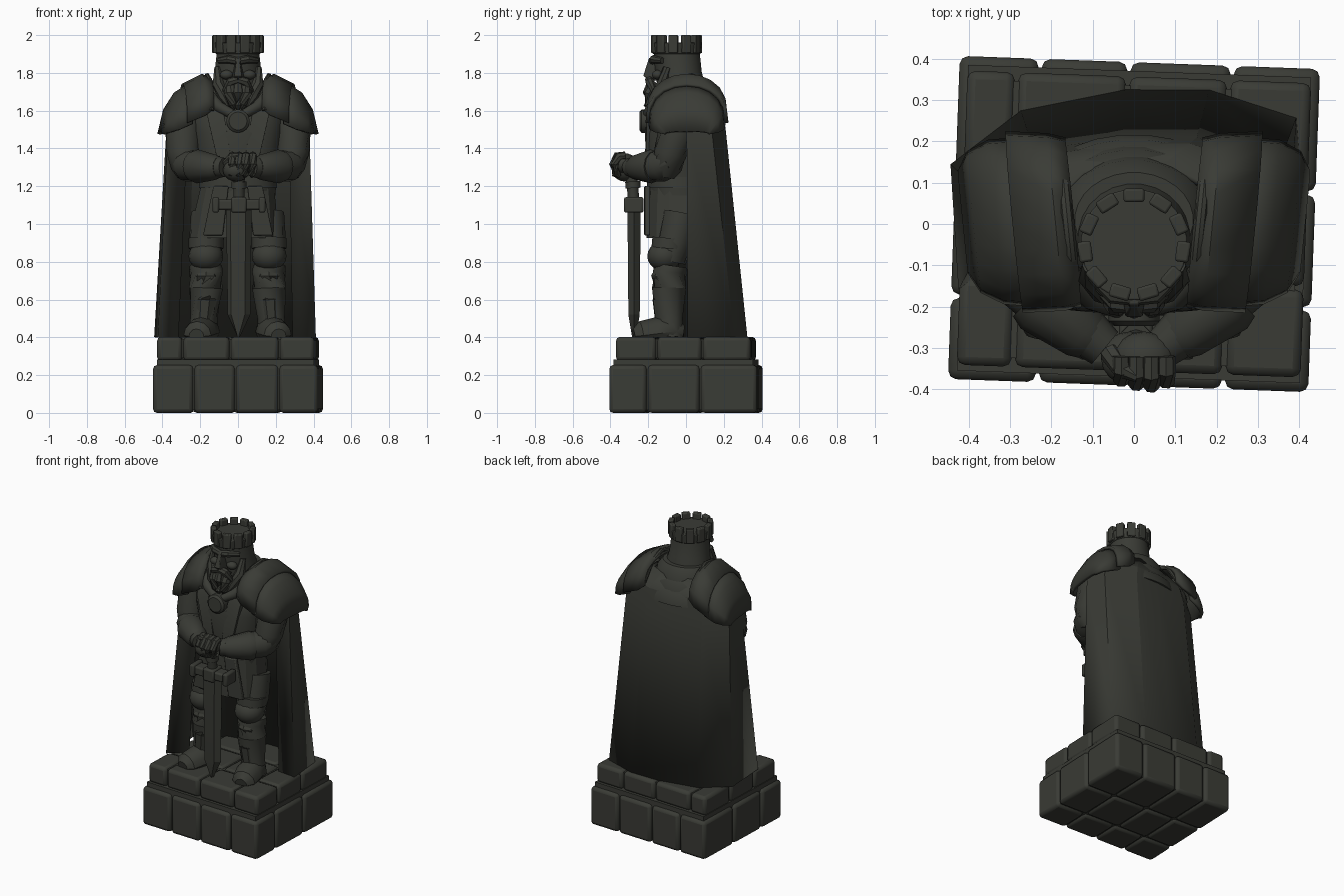
import bpy, bmesh, math, random
from mathutils import Vector, Matrix

if "Cube" in bpy.data.objects:
    bpy.data.objects.remove(bpy.data.objects["Cube"])

random.seed(4)
stone = bpy.data.materials.new("dark_stone")
stone.diffuse_color = (0.042, 0.044, 0.036, 1)
stone.use_nodes = True
stone.node_tree.nodes["Principled BSDF"].inputs["Base Color"].default_value = stone.diffuse_color


def finish(name, bm, angle=35, bevel=0, solid=0):
    bmesh.ops.recalc_face_normals(bm, faces=bm.faces)
    me = bpy.data.meshes.new(name)
    bm.to_mesh(me)
    bm.free()
    me.materials.append(stone)
    ob = bpy.data.objects.new(name, me)
    bpy.context.collection.objects.link(ob)
    if solid:
        m = ob.modifiers.new("thickness", "SOLIDIFY")
        m.thickness = solid
        m.offset = 0
    if bevel:
        m = ob.modifiers.new("bevel", "BEVEL")
        m.width = bevel
        m.segments = 2
    bpy.ops.object.select_all(action="DESELECT")
    ob.select_set(True)
    bpy.context.view_layer.objects.active = ob
    bpy.ops.object.shade_smooth_by_angle(angle=math.radians(angle))
    return ob


def loft(name, rings, closed=True, caps=True, **kw):
    bm = bmesh.new()
    vs = [[bm.verts.new(p) for p in r] for r in rings]
    n = len(vs[0])
    for a, b in zip(vs, vs[1:]):
        for i in range(n if closed else n - 1):
            j = (i + 1) % n
            bm.faces.new((a[i], a[j], b[j], b[i]))
    if caps and closed:
        bm.faces.new(vs[0])
        bm.faces.new(vs[-1])
    return finish(name, bm, **kw)


def oval(x, y, z, rx, ry, n=20, power=1.0):
    out = []
    for i in range(n):
        t = math.tau * (i + 0.5) / n
        c, s = math.cos(t), math.sin(t)
        out.append((x + rx * math.copysign(abs(c) ** power, c),
                    y + ry * math.copysign(abs(s) ** power, s), z))
    return out


def column(name, rows, n=20, power=1.0, **kw):
    # rows: x, y, z, rx, ry
    return loft(name, [oval(*r, n, power) for r in rows], **kw)


def tube(name, path, n=12, flat=1.0, floor=None, **kw):
    # path: x, y, z, radius
    pts = [Vector(p[:3]) for p in path]
    rings = []
    for i, p in enumerate(pts):
        d = pts[min(i + 1, len(pts) - 1)] - pts[max(i - 1, 0)]
        q = d.to_track_quat("Z", "Y")
        r = path[i][3]
        ring = [p + q @ Vector((r * math.cos(math.tau * k / n), flat * r * math.sin(math.tau * k / n), 0)) for k in range(n)]
        if floor is not None:
            ring = [Vector((v.x, v.y, max(v.z, floor))) for v in ring]
        rings.append(ring)
    return loft(name, rings, **kw)


def ball(name, c, r, seg=16):
    bm = bmesh.new()
    bmesh.ops.create_uvsphere(bm, u_segments=seg, v_segments=10, radius=1,
                              matrix=Matrix.Translation(c) @ Matrix.Diagonal((*r, 1)))
    return finish(name, bm)


def box(bm, lo, hi, rot=None):
    lo, hi = Vector(lo), Vector(hi)
    m = Matrix.Translation((lo + hi) / 2) @ Matrix.Diagonal((*(hi - lo), 1))
    bmesh.ops.create_cube(bm, size=1, matrix=(rot or Matrix()) @ m)


# plinth: two courses of rounded stone blocks around a mortar core
turn = Matrix.Rotation(math.radians(-2.1), 4, "Z")


def course(name, xs, ys, z0, z1):
    bm = bmesh.new()
    g = 0.004
    for j in range(len(ys) - 1):
        shift = [0] + [random.uniform(-0.03, 0.03) if j else 0 for _ in xs[1:-1]] + [0]
        cuts = [x + s for x, s in zip(xs, shift)]
        for i in range(len(xs) - 1):
            box(bm, (cuts[i] + g, ys[j] + g, z0), (cuts[i + 1] - g, ys[j + 1] - g, z1), turn)
    finish(name, bm, bevel=0.02)
    bm = bmesh.new()
    box(bm, (xs[0] + .025, ys[0] + .025, z0 + .015), (xs[-1] - .025, ys[-1] - .025, z1 + (.03 if z0 == 0 else -.012)), turn)
    finish(name + "_mortar", bm)


course("plinth_lower", (-.44, -.22, 0, .23, .44), (-.395, -.19, .09, .395), 0, .253)
course("plinth_upper", (-.42, -.28, -.03, .23, .42), (-.36, -.14, .10, .36), .275, .402)

# cloak: thick faceted sheet with front edges folded inward
hem = [(-.32, -.06), (-.42, -.15), (-.435, .14), (-.27, .265), (-.02, .315), (.18, .315), (.385, .25), (.405, .015), (.29, .03)]
top = [(-.27, -.02), (-.365, -.05), (-.37, .08), (-.24, .17), (-.02, .2), (.15, .2), (.34, .13), (.37, .01), (.27, .02)]
rings = [[(x, y, .40) for x, y in hem], [(x, y, 1.5) for x, y in top],
         [(x * .9, y * .93, 1.6) for x, y in top], [(x * .5, y * .7, 1.7) for x, y in top]]
loft("cloak", rings, closed=False, solid=.02, angle=15)

# torso, belt and skirt
column("torso", [(0, -.03, 1.15, .2, .165), (0, -.04, 1.3, .21, .17), (0, -.04, 1.48, .24, .18),
                 (0, -.02, 1.6, .25, .17), (0, 0, 1.7, .16, .13)], power=.85)
column("skirt", [(-.02, -.04, .925, .24, .17), (-.01, -.04, 1.1, .215, .165), (0, -.035, 1.24, .19, .16)], n=14, power=.8, angle=20)
column("belt", [(0, -.035, 1.19, .21, .172), (0, -.035, 1.25, .208, .172)], power=.85)
for s in (-1, 1):
    loft("skirt_panel", [[(s * a, -.195, z), (s * b, -.19, z), (s * b, -.218, z), (s * a, -.222, z)]
                         for a, b, z in ((.08, .185, .94), (.05, .13, 1.2))], bevel=.006)
    loft("chest_strap", [[(s * a, -.17, z), (s * b, -.16, z), (s * b, y, z), (s * a, y - .004, z)]
                         for a, b, z, y in ((.03, .10, 1.3, -.214), (.07, .16, 1.56, -.208), (.09, .17, 1.64, -.165))], bevel=.006)

# mantle folds around the neck and chest clasp
for k, (z, rx, ry) in enumerate(((1.60, .27, .19), (1.66, .22, .165), (1.72, .175, .14))):
    column("mantle_fold", [(0, .015, z - .06, rx + .01, ry + .012), (0, .015, z, rx, ry),
                           (0, .01, z + .04, rx * .82, ry * .82)], n=28)
tube("clasp", [(0, -.17, 1.545, .062), (0, -.235, 1.545, .062), (0, -.247, 1.545, .048)], n=16)
for s in (-1, 1):
    tube("collar_front", [(s * .16, -.12, 1.69, .03), (s * .1, -.18, 1.62, .03), (s * .03, -.205, 1.58, .025)])

# head with hair
column("head", [(0, -.015, 1.66, .15, .125), (0, -.02, 1.72, .145, .13), (0, -.04, 1.8, .125, .125),
                (0, -.05, 1.92, .112, .122)], n=24)
loft("nose", [[(-w, -.15, z), (w, -.15, z), (w * .6, y, z), (-w * .6, y, z)]
              for w, y, z in ((.03, -.195, 1.76), (.032, -.226, 1.785), (.018, -.205, 1.85), (.02, -.195, 1.88))], bevel=.004)
for s in (-1, 1):
    tube("brow", [(0, -.178, 1.862, .02), (s * .05, -.172, 1.872, .022), (s * .1, -.125, 1.865, .016)], n=8)
    ball("cheek", (s * .06, -.15, 1.79), (.035, .03, .025))
    tube("moustache", [(0, -.195, 1.765, .022), (s * .04, -.19, 1.752, .026), (s * .07, -.17, 1.70, .016), (s * .075, -.165, 1.67, .004)], n=8)
    tube("side_beard", [(s * .105, -.1, 1.83, .02), (s * .105, -.125, 1.74, .032), (s * .075, -.165, 1.67, .03), (s * .05, -.18, 1.62, .006)], n=8)
    tube("beard_lock", [(s * .035, -.17, 1.75, .03), (s * .042, -.19, 1.69, .034), (s * .03, -.195, 1.63, .022), (s * .02, -.19, 1.605, .005)], n=8)
tube("beard_middle", [(0, -.18, 1.75, .025), (0, -.2, 1.69, .03), (0, -.205, 1.63, .02), (0, -.195, 1.595, .005)], n=8)

# crown: flared band with square points
column("crown_band", [(0, -.05, 1.9, .119, .128), (0, -.05, 1.962, .13, .136)], n=24, bevel=.004)
bm = bmesh.new()
for k in range(11):
    m = Matrix.Translation((0, -.05, 0)) @ Matrix.Rotation(math.tau * (k - .25) / 11, 4, "Z")
    box(bm, (.103, -.025, 1.905), (.136, .025, 2.0), m)
finish("crown_points", bm, bevel=.006)

for s in (-1, 1):
    # shoulder armour: raised inner plate over a drooping outer plate
    for name, rows in (("shoulder_plate_inner", ((.148, 1.765, .195, 1.61), (.19, 1.785, .205, 1.575), (.29, 1.735, .21, 1.535))),
                       ("shoulder_plate_outer", ((.26, 1.735, .195, 1.53), (.33, 1.69, .19, 1.5),
                                                 (.38, 1.61, .165, 1.485), (.405, 1.49, .12, 1.475)))):
        rings = []
        for x, zt, hw, zl in rows:
            ring = []
            for k in range(11):
                a = math.pi * (k / 10 - .5)
                y = hw * math.sin(a)
                ring.append((s * (x + .1 * y), y + .005, zl + (zt - zl) * max(math.cos(a), 0) ** .75))
            rings.append(ring)
        loft(name, rings, closed=False, solid=.02)
    tube("shoulder_rim", [(s * (.16 + .1 * y), y, z, .014) for y, z in
                          ((-.195, 1.6), (-.15, 1.7), (-.07, 1.765), (.03, 1.785), (.12, 1.74), (.19, 1.63))], n=8)
    # arms reaching forward to the sword
    ball("shoulder", (s * .27, 0, 1.58), (.11, .13, .11))
    tube("upper_arm", [(s * .28, -.02, 1.6, .1), (s * .285, -.05, 1.48, .1), (s * .29, -.085, 1.37, .088), (s * .275, -.1, 1.3, .08), (s * .27, -.11, 1.25, .05)])
    tube("forearm", [(s * .31, -.07, 1.33, .06), (s * .27, -.12, 1.31, .085), (s * .18, -.21, 1.3, .075), (s * .07, -.3, 1.3, .05)])
    tube("bracer", [(s * .235, -.165, 1.305, .082), (s * .215, -.185, 1.305, .09), (s * .12, -.265, 1.3, .067), (s * .1, -.28, 1.3, .055)])
    # legs: thigh, knee guard, boot and foot
    x = .165 if s > 0 else -.17
    tube("thigh", [(x - s * .02, -.03, 1.05, .1), (x, -.06, .9, .09), (x, -.08, .8, .08)])
    ball("knee_guard", (x, -.115, .83), (.092, .09, .08))
    tube("knee_band", [(x, -.09, .87, .093), (x, -.085, .925, .093)])
    tube("boot", [(x, -.08, .78, .085), (x, -.085, .745, .09), (x, -.09, .66, .09), (x + s * .01, -.09, .5, .072), (x + s * .015, -.09, .4, .08)])
    tube("boot_guard", [(x, -.105, .77, .05), (x, -.12, .72, .065), (x, -.12, .6, .06), (x + s * .01, -.115, .48, .05)], n=8)
    tube("foot", [(x, -.02, .42, .05), (x + s * .01, -.08, .43, .085), (x + s * .025, -.16, .42, .085),
                  (x + s * .045, -.24, .41, .075), (x + s * .05, -.275, .405, .04)], floor=.4)

# sword standing point down
rows = ((.004, .01, .40), (.06, .03, .52), (.068, .035, 1.09))
loft("sword_blade", [[(-w + .005, -.275, z), (-w * .6, -.275 - t, z), (w * .6, -.275 - t, z), (w + .005, -.275, z),
                      (w * .6, -.275 + t, z), (-w * .6, -.275 + t, z)] for w, t, z in rows], angle=15)
bm = bmesh.new()
box(bm, (-.12, -.315, 1.075), (.13, -.235, 1.13))
for a, b in ((-.135, -.1), (.11, .145), (-.035, .045)):
    box(bm, (a, -.328, 1.06), (b, -.225, 1.142))
finish("sword_guard", bm, bevel=.01)
tube("sword_grip", [(.005, -.275, 1.1, .03), (.005, -.285, 1.22, .03), (.005, -.3, 1.3, .035)])
tube("sword_collar", [(.005, -.28, 1.19, .04), (.005, -.282, 1.225, .04)])

# clasped hands
ball("lower_hand", (-.01, -.325, 1.285), (.07, .065, .06))
ball("upper_hand", (.025, -.325, 1.32), (.075, .065, .055))
for k in range(4):
    x = -.03 + k * .036
    y = -.392 + .01 * abs(k - 1.7)
    tube("finger", [(x, -.32, 1.362, .022), (x, y + .025, 1.358, .024), (x, y + .002, 1.315, .022), (x - .005, y + .015, 1.262, .02), (x - .005, y + .03, 1.25, .008)], n=8)
tube("thumb", [(-.06, -.31, 1.32, .025), (-.03, -.35, 1.355, .024), (.01, -.37, 1.365, .014)], n=8)
